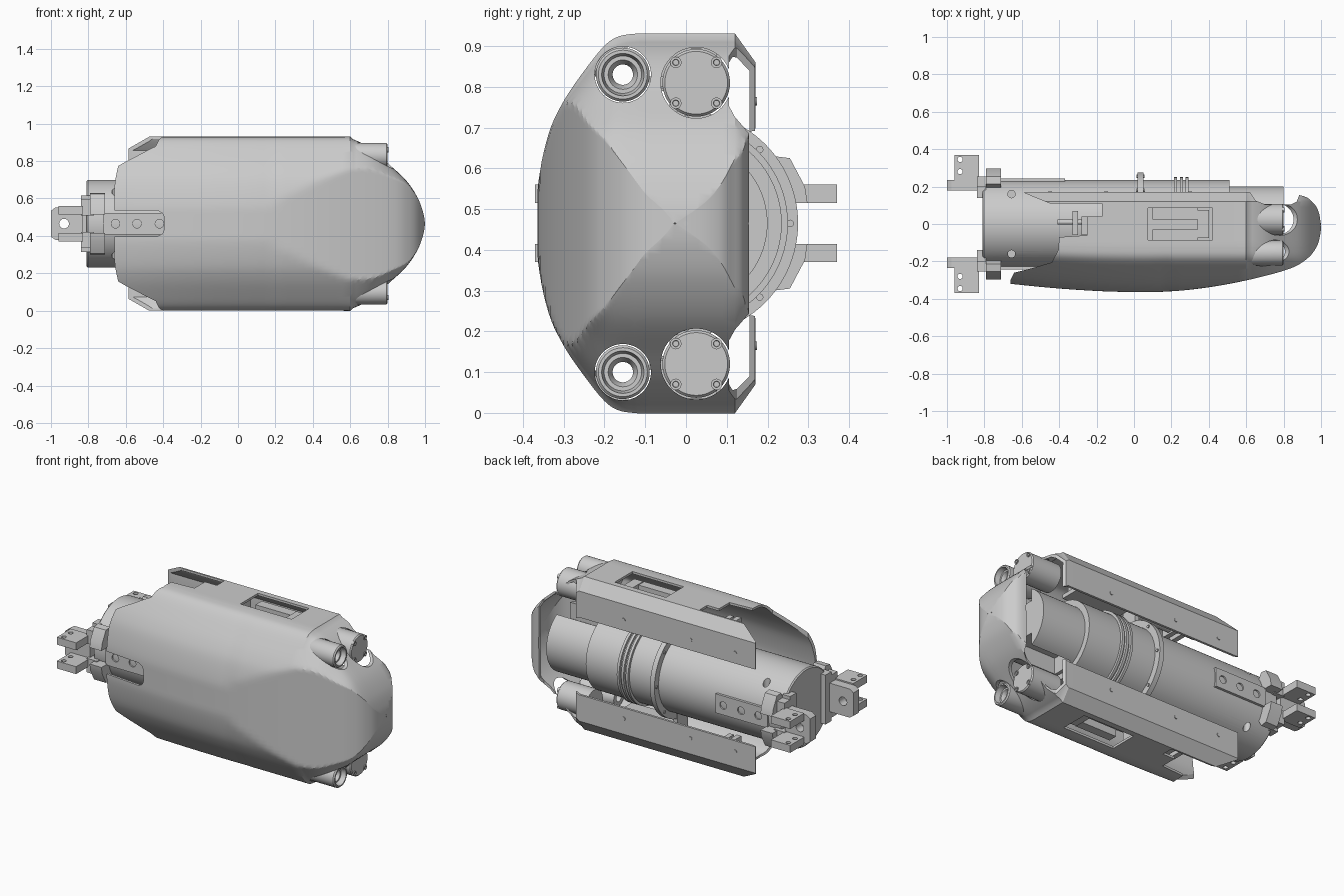
import bpy, bmesh, math
from mathutils import Vector

if "Cube" in bpy.data.objects:
    bpy.data.objects.remove(bpy.data.objects["Cube"])

CZ = 0.465  # height of the long axis


def finish(name, bm, angle=30):
    bmesh.ops.recalc_face_normals(bm, faces=bm.faces)
    me = bpy.data.meshes.new(name)
    bm.to_mesh(me)
    bm.free()
    ob = bpy.data.objects.new(name, me)
    bpy.context.collection.objects.link(ob)
    smooth(ob, angle)
    return ob


def activate(ob):
    bpy.ops.object.select_all(action='DESELECT')
    ob.select_set(True)
    bpy.context.view_layer.objects.active = ob


def smooth(ob, angle=30):
    activate(ob)
    bpy.ops.object.shade_smooth_by_angle(angle=math.radians(angle))


def prism(name, pts, axis, lo, hi):
    """Extrude a 2D outline along an axis (x: y,z  y: x,z  z: x,y)."""
    put = {'x': lambda a, b, h: (h, a, b), 'y': lambda a, b, h: (a, h, b),
           'z': lambda a, b, h: (a, b, h)}[axis]
    bm = bmesh.new()
    low = [bm.verts.new(put(a, b, lo)) for a, b in pts]
    top = [bm.verts.new(put(a, b, hi)) for a, b in pts]
    bm.faces.new(low)
    bm.faces.new(top)
    for i in range(len(pts)):
        j = (i + 1) % len(pts)
        bm.faces.new((low[i], low[j], top[j], top[i]))
    return finish(name, bm)


def box(name, x0, x1, y0, y1, z0, z1):
    return prism(name, [(x0, y0), (x1, y0), (x1, y1), (x0, y1)], 'z', z0, z1)


def rod(name, axis, a, b, r, lo, hi, n=32):
    return prism(name, [(a + r * math.cos(math.tau * i / n), b + r * math.sin(math.tau * i / n))
                        for i in range(n)], axis, lo, hi)


def lathe(name, prof, y, z, n=64, closed=False):
    """Turn an (x, radius) profile around an x-parallel axis."""
    bm = bmesh.new()
    rings = [[bm.verts.new((x, y + r * math.cos(math.tau * i / n), z + r * math.sin(math.tau * i / n)))
              for i in range(n)] for x, r in prof]
    for k in range(len(rings) if closed else len(rings) - 1):
        p, q = rings[k], rings[(k + 1) % len(rings)]
        for i in range(n):
            j = (i + 1) % n
            bm.faces.new((p[i], p[j], q[j], q[i]))
    if not closed:
        bm.faces.new(rings[0])
        bm.faces.new(rings[-1])
    return finish(name, bm)


def cut(ob, cutter):
    m = ob.modifiers.new('cut', 'BOOLEAN')
    m.operation, m.solver, m.object = 'DIFFERENCE', 'EXACT', cutter
    activate(ob)
    bpy.ops.object.modifier_apply(modifier='cut')
    bpy.data.objects.remove(cutter, do_unlink=True)


def curve(pts, n=8):
    p = [Vector(q) for q in [pts[0]] + pts + [pts[-1]]]
    out = []
    for a, b, c, d in zip(p, p[1:], p[2:], p[3:]):
        for k in range(n):
            t = k / n
            out.append(0.5 * (2 * b + (c - a) * t + (2 * a - 5 * b + 4 * c - d) * t * t
                              + (3 * b - a - 3 * c + d) * t ** 3))
    return out + [p[-1]]


def at(line, x):
    for a, b in zip(line, line[1:]):
        if x <= b.x:
            return a.y + (b.y - a.y) * max(0, x - a.x) / max(b.x - a.x, 1e-6)
    return line[-1].y


# Fairing shell: an open C section lofted along x, closing at the nose
half = curve([(-.365, 0), (-.363, .1), (-.337, .22), (-.30, .30), (-.245, .38),
              (-.2, .435), (-.165, .458), (-.12, .465)], 5)
half += [Vector((-.12 + .03 * i, .465)) for i in range(1, 9)]
half += [Vector((.12 + .0125 * i, .465 - .0175 * i)) for i in range(1, 5)]
half += [Vector((.17, .395 - i * .02)) for i in range(1, 9)]
width = curve([(-.7, .465), (.5, .465), (.58, .463), (.7, .41), (.81, .315), (.9, .23),
               (.96, .14), (.99, .06), (1, .001)])
chin = curve([(-.66, -.32), (-.4, -.345), (-.1, -.362), (.2, -.36), (.5, -.322), (.8, -.25),
              (.92, -.19), (.98, -.115), (1, -.03)])
back = curve([(-.66, .17), (.6, .17), (.88, .155), (.96, .11), (.99, .055), (1, -.025)])
stations = [-.66 + 1.26 * i / 30 for i in range(30)] + [1 - .4 * (1 - i / 44) ** 1.8 for i in range(45)]
bm = bmesh.new()
rows = []
for x in stations:
    w, f, b = at(width, x) / .465, at(chin, x), at(back, x)
    pts = []
    for i, p in enumerate(half):
        y, z = p.x, p.y * w
        if x < .2 and y < 0:
            y *= -f / .365
        if x > .88 and i >= len(half) - 8:
            z *= (len(half) - 1 - i) / 8
        pts.append((min(max(y, f), b), z))
    loop = [(y, -z) for y, z in reversed(pts[1:])] + pts
    rows.append([bm.verts.new((x, y, CZ + z)) for y, z in loop])
for p, q in zip(rows, rows[1:]):
    for i in range(len(p) - 1):
        bm.faces.new((p[i], p[i + 1], q[i + 1], q[i]))
bmesh.ops.remove_doubles(bm, verts=bm.verts, dist=.0004)
shell = finish('fairing_shell', bm)
me = shell.data
belly = min(me.polygons, key=lambda p: (p.center - Vector((0, -.36, CZ))).length)
if belly.normal.y > 0:
    me.flip_normals()
m = shell.modifiers.new('skin', 'SOLIDIFY')
m.thickness, m.offset = .014, -1
activate(shell)
bpy.ops.object.modifier_apply(modifier='skin')

# Openings in the shell: rear side cutaways, windows, strap slot, rear dip, lamp pockets
side = [(-.8, -.31), (-.665, -.31), (-.64, -.26), (-.54, -.235), (-.44, -.205), (-.405, -.14), (-.4, -.07),
        (-.25, -.06), (-.25, .04), (-.17, .04), (-.17, .11), (-.45, .11), (-.585, .165),
        (-.585, .3), (-.8, .3)]
for s in (1, -1):
    lo, hi = sorted((CZ + s * .05, CZ + s * .6))
    cut(shell, prism('cutter', side, 'z', lo, hi))
    lo, hi = sorted((CZ + s * .36, CZ + s * .6))
    cut(shell, box('cutter', .075, .42, -.085, .085, lo, hi))
    cut(shell, rod('cutter', 'x', .025, CZ + s * .345, .087, .62, 1.1, 48))
    cut(shell, rod('cutter', 'x', -.155, CZ + s * .365, .069, .62, 1.1, 48))
slot = [(-.8, .398), (-.43, .398), (-.405, .41), (-.394, .435), (-.394, .5), (-.405, .522),
        (-.43, .535), (-.8, .535)]
cut(shell, prism('cutter', slot, 'y', -.5, -.1))
dip = [(.61, .25), (.62, .17), (.65, .125), (.7, .105), (.84, .105), (.87, .12), (.882, .15), (.882, .25)]
cut(shell, prism('cutter', dip, 'z', -.2, 1.2))
smooth(shell, 25)

# Pressure hull with seal rings and the larger mounting band
hull = [(-.81, .228), (-.803, .235), (.02, .235), (.02, .275), (.05, .275), (.05, .235)]
for x in (.215, .245, .275):
    hull += [(x, .235), (x, .25), (x + .016, .25), (x + .016, .235)]
hull += [(.51, .235), (.51, .2), (.8, .2)]
body = lathe('pressure_hull', hull, 0, CZ, 96)
for s in (1, -1):  # long grooves in the front section
    lo, hi = sorted((CZ + s * .1, CZ + s * .3))
    cut(body, box('cutter', .53, .9, -.03, .1, lo, hi))
for s in (1, -1):  # rear ports
    for y in (.16, -.16):
        cut(body, rod('cutter', 'z', -.655, y, .02, *sorted((CZ + s * .1, CZ + s * .3)), 20))
smooth(body)
for i in range(8):
    a = math.tau * i / 8
    rod('band_bolt', 'x', .256 * math.cos(a), CZ + .256 * math.sin(a), .009, .014, .056, 12)

# Straps running along the hull, with bolts
for s in (1, -1):
    y0, y1 = sorted((s * .22, s * .243))
    strap = box('hull_strap', -.72, -.37, y0, y1, CZ - .058, CZ + .058)
    for x in (-.655, -.54, -.42):
        cut(strap, rod('cutter', 'y', x, CZ, .023, -.4, .4, 20))
    smooth(strap)

# Rear clevises on both sides of the hull
plate = [(-1, .395), (-.975, .378), (-.83, .378), (-.83, .552), (-.975, .552), (-1, .535)]
tab = [(.19, .05), (.298, .05), (.292, .09), (.255, .16), (.215, .165), (.19, .12)]
for s in (1, -1):
    y0, y1 = sorted((s * .18, s * .235))
    base = prism('clevis_base', plate, 'y', y0, y1)
    cut(base, rod('cutter', 'y', -.93, CZ, .026, -.5, .5, 24))
    smooth(base)
    y0, y1 = sorted((s * .14, s * .2))
    box('clevis_root', -.84, -.79, y0, y1, CZ - .15, CZ + .15)
    for t in (1, -1):
        y0, y1 = sorted((s * .235, s * .37))
        z0, z1 = sorted((CZ + t * .05, CZ + t * .095))
        lug = box('clevis_lug', -.96, -.83, y0, y1, z0, z1)
        for y in (.28, .345):
            cut(lug, rod('cutter', 'z', -.93, s * y, .014, 0, 1, 20))
        smooth(lug)
        prism('clevis_tab', [(s * y, CZ + t * z) for y, z in tab], 'x', -.79, -.71)
        y0, y1 = sorted((s * .18, s * .255))
        z0, z1 = sorted((CZ + t * .045, CZ + t * .13))
        box('clevis_arm', -.84, -.77, y0, y1, z0, z1)

# Lamps, camera housings and side equipment, top and bottom
for s in (1, -1):
    z = CZ + s * .345
    lathe('lamp_housing', [(.6, .083), (.793, .083), (.8, .077)], .025, z, 48)
    for a in (-.05, .05):
        for b in (-.05, .05):
            lathe('lamp_bolt', [(.79, .014), (.805, .014), (.805, .008), (.8, .007)],
                  .025 + a, z + b, 16)
    lathe('camera_housing', [(.56, .025), (.56, .05), (.62, .066), (.793, .066), (.8, .06), (.8, .052),
                             (.77, .046), (.77, .036), (.75, .025)], -.155, CZ + s * .365, 48, True)
    # bars seen through the side window
    z0, z1 = sorted((CZ + s * .36, CZ + s * .425))
    box('window_bar_upper', .1, .34, .025, .085, z0, z1)
    box('window_bar_lower', .1, .34, -.085, -.03, z0, z1)
    z0, z1 = sorted((CZ + s * .34, CZ + s * .43))
    box('window_block', .34, .4, -.075, .075, z0, z1)
    z0, z1 = sorted((CZ + s * .335, CZ + s * .36))
    box('window_floor', .07, .425, -.09, .09, z0, z1)
    # actuator and hinge behind the rear cutaway
    zc = CZ + s * .36
    rod('actuator_rod', 'x', .01, zc, .014, -.41, -.2, 20)
    rod('actuator_body', 'x', .01, zc, .03, -.24, 0, 24)
    box('actuator_bracket', -.33, -.3, -.06, .07, zc - .035, zc + .035)
    box('actuator_foot', -.28, -.25, -.06, .04, zc - .03, zc + .03)
    z0, z1 = sorted((CZ + s * .22, CZ + s * .455))
    box('actuator_mount', .015, .045, -.04, .06, z0, z1)
    # flange bolts
    for x in (-.45, -.15, .3):
        rod('flange_bolt', 'y', x, CZ + s * .3, .011, .165, .174, 14)

# Small plug at the tip of the nose
rod('nose_plug', 'x', 0, CZ, .006, .98, 1.0, 12)
